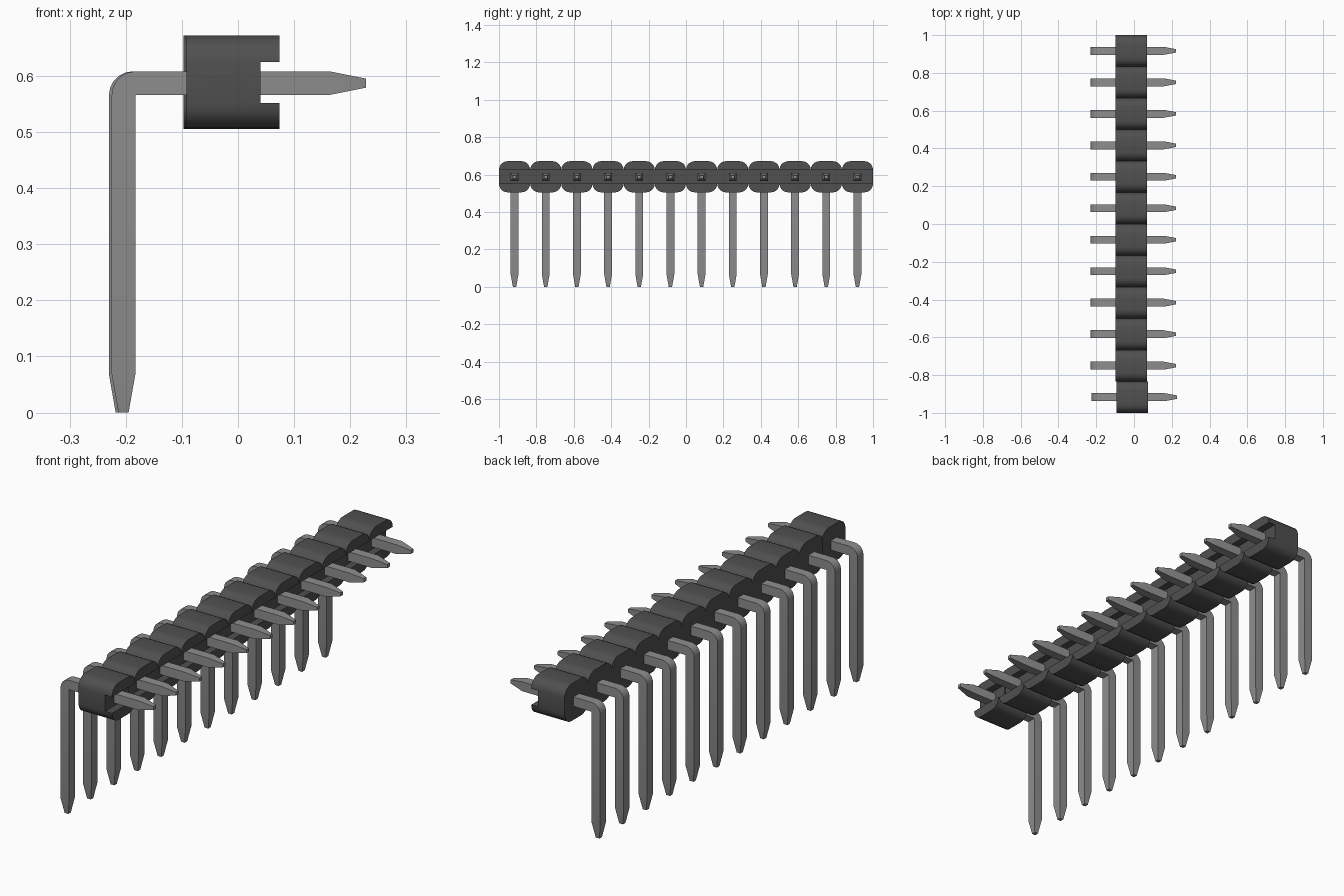
import bpy, bmesh, math

cube = bpy.data.objects.get("Cube")
if cube:
    bpy.data.objects.remove(cube, do_unlink=True)

COUNT = 12
PITCH = 2.0 / COUNT


def material(name, value):
    m = bpy.data.materials.new(name)
    m.use_nodes = True
    color = (value, value, value, 1)
    m.diffuse_color = color
    m.node_tree.nodes["Principled BSDF"].inputs["Base Color"].default_value = color
    return m


black = material("black plastic", 0.08)
metal = material("grey metal", 0.27)


def finish(bm, name, mat):
    bmesh.ops.remove_doubles(bm, verts=bm.verts, dist=1e-5)
    bmesh.ops.recalc_face_normals(bm, faces=bm.faces)
    me = bpy.data.meshes.new(name)
    bm.to_mesh(me)
    bm.free()
    me.materials.append(mat)
    return me


def housing_mesh():
    """One rounded block with a channel left between two lips on its +x side."""
    back, floor, front = -0.092, 0.040, 0.074
    z0, z1, r, half = 0.505, 0.672, 0.047, PITCH / 2
    steps = 5

    def corner(cy, cz, start):
        return [(cy + r * math.cos(math.radians(start + 90 * i / steps)),
                 cz + r * math.sin(math.radians(start + 90 * i / steps)))
                for i in range(steps + 1)]

    # Upper and lower lip outlines, joined they give the whole block outline
    upper = corner(half - r, z1 - r, 0) + corner(-half + r, z1 - r, 90)
    lower = corner(-half + r, z0 + r, 180) + corner(half - r, z0 + r, 270)
    bm = bmesh.new()

    def ring(points, x):
        return [bm.verts.new((x, y, z)) for y, z in points]

    def walls(a, b):
        for i in range(len(a)):
            j = (i + 1) % len(a)
            bm.faces.new((a[i], a[j], b[j], b[i]))

    a, b = ring(upper + lower, back), ring(upper + lower, floor)
    bm.faces.new(a)
    walls(a, b)
    n = len(upper)
    # Channel floor
    bm.faces.new((b[0], b[n - 1], b[n], b[-1]))
    # Lips
    for base, outline in ((b[:n], upper), (b[n:], lower)):
        tip = ring(outline, front)
        walls(base, tip)
        bm.faces.new(tip)
    return finish(bm, "housing", black)


def pin_mesh():
    """Square bent pin: pairs of outer and inner points, with half thickness in y."""
    w = 0.021
    ix, iz, size = -0.183, 0.566, 0.042
    sections = [((-0.213, 0), (-0.195, 0), 0.009),
                ((ix - size, 0.068), (ix, 0.068), w)]
    for i in range(6):
        t = math.radians(90 * i / 5)
        sections.append(((ix - size * math.cos(t), iz + size * math.sin(t)), (ix, iz), w))
    sections += [((0.163, iz + size), (0.163, iz), w),
                 ((0.228, 0.595), (0.228, 0.579), 0.009)]
    bm = bmesh.new()
    rings = []
    for (ox, oz), (nx, nz), h in sections:
        rings.append([bm.verts.new(p) for p in
                      ((ox, -h, oz), (ox, h, oz), (nx, h, nz), (nx, -h, nz))])
    for a, b in zip(rings, rings[1:]):
        for i in range(4):
            j = (i + 1) % 4
            bm.faces.new((a[i], a[j], b[j], b[i]))
    bm.faces.new(rings[0])
    bm.faces.new(rings[-1])
    return finish(bm, "pin", metal)


# Row of blocks and pins; the frontmost sits slightly further to +x
meshes = {"housing": housing_mesh(), "pin": pin_mesh()}
for i in range(COUNT):
    for name, me in meshes.items():
        ob = bpy.data.objects.new(f"{name}_{i + 1:02d}", me)
        bpy.context.collection.objects.link(ob)
        ob.location = (0 if i == 0 else -0.005, -1 + PITCH * (i + 0.5), 0)

# Smooth the rounded corners, keep real edges sharp
for name in meshes:
    ob = bpy.data.objects[f"{name}_01"]
    bpy.ops.object.select_all(action="DESELECT")
    ob.select_set(True)
    bpy.context.view_layer.objects.active = ob
    bpy.ops.object.shade_smooth_by_angle(angle=math.radians(25 if name == "housing" else 20))
